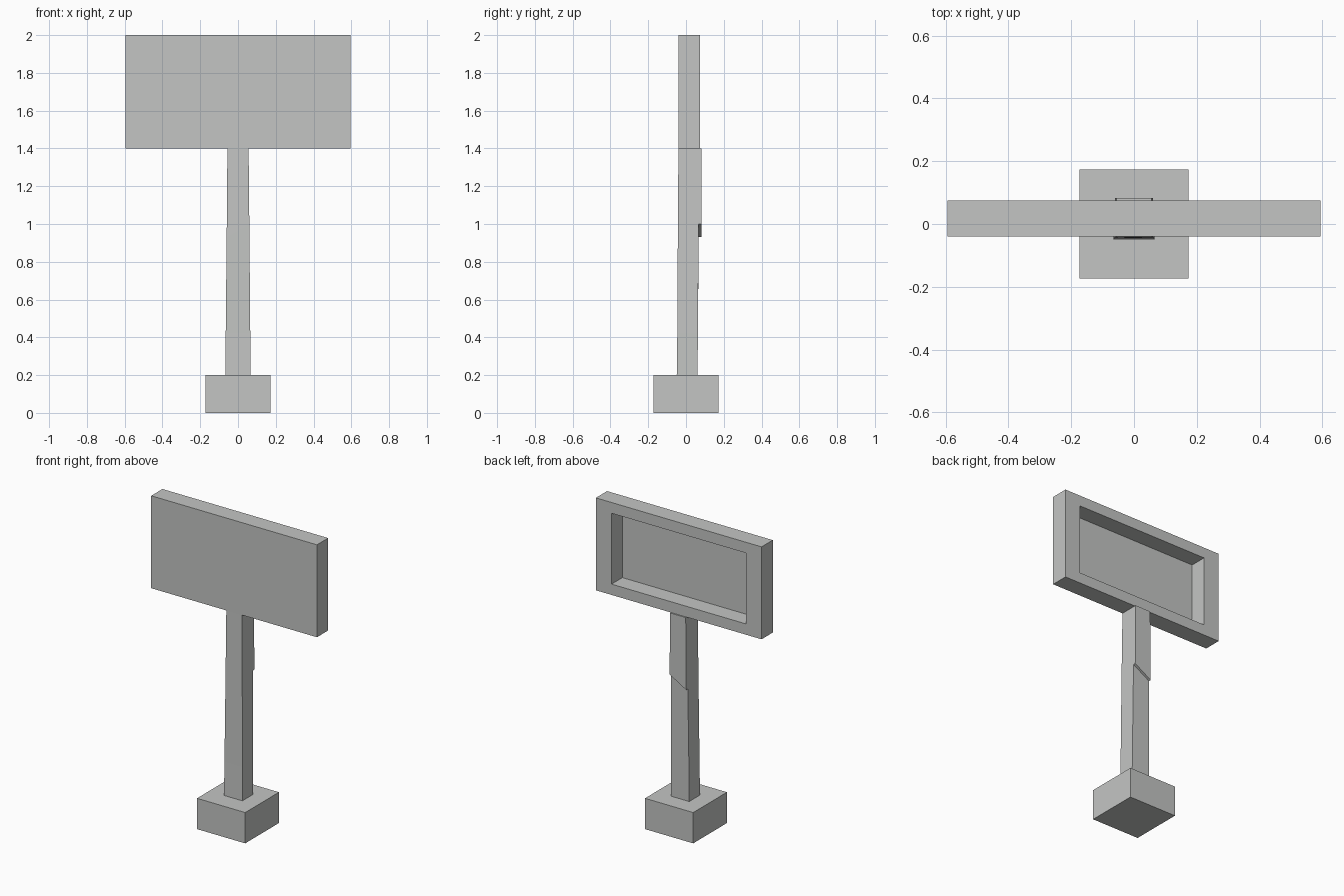
import bpy, bmesh
from mathutils import Vector

if "Cube" in bpy.data.objects:
    bpy.data.objects.remove(bpy.data.objects["Cube"])

grey = bpy.data.materials.new("plain_grey")
grey.diffuse_color = (0.55, 0.56, 0.55, 1)
grey.use_nodes = True
grey.node_tree.nodes["Principled BSDF"].inputs["Base Color"].default_value = grey.diffuse_color


def finish(bm, name):
    bmesh.ops.recalc_face_normals(bm, faces=bm.faces)
    me = bpy.data.meshes.new(name)
    bm.to_mesh(me)
    bm.free()
    me.materials.append(grey)
    ob = bpy.data.objects.new(name, me)
    bpy.context.collection.objects.link(ob)
    return ob


def box(bm, lo, hi):
    lo, hi = Vector(lo), Vector(hi)
    verts = bmesh.ops.create_cube(bm, size=1)["verts"]
    for v in verts:
        v.co = (lo + hi) / 2 + v.co * (hi - lo)
    return verts


def loft(name, rings):
    bm = bmesh.new()
    loops = [[bm.verts.new(p) for p in ring] for ring in rings]
    for a, b in zip(loops, loops[1:]):
        for i in range(4):
            j = (i + 1) % 4
            bm.faces.new((a[i], a[j], b[j], b[i]))
    bm.faces.new(loops[0])
    bm.faces.new(loops[-1])
    return finish(bm, name)


def ring(half_x, front, back, z, z_left=None):
    zl = z if z_left is None else z_left
    return [(-half_x, front, zl), (half_x, front, z), (half_x, back, z), (-half_x, back, zl)]


# Footing block
bm = bmesh.new()
box(bm, (-0.173, -0.173, 0), (0.173, 0.173, 0.2))
finish(bm, "base_block")

# Tapered post, with a thicker upper sleeve whose lower end is slanted
loft("post", [ring(0.066, -0.049, 0.061, 0.2), ring(0.065, -0.046, 0.063, 0.42),
              ring(0.060, -0.043, 0.067, 1.0, 0.93)])
upper = loft("upper_post", [ring(0.060, -0.043, 0.083, 1.0, 0.93),
                            ring(0.056, -0.040, 0.083, 1.4)])

# Sign box: hollow from the back, thin panel at the front
bm = bmesh.new()
box(bm, (-0.595, -0.04, 1.4), (0.595, 0.075, 2.0))
back = max(bm.faces, key=lambda f: f.calc_center_median().y)
bmesh.ops.inset_individual(bm, faces=[back], thickness=0.1)
for v in back.verts:
    v.co.x = 0.482 if v.co.x > 0 else -0.482
    v.co.z = 1.93 if v.co.z > 1.7 else 1.47
floor = bmesh.ops.extrude_discrete_faces(bm, faces=[back])["faces"][0]
for v in floor.verts:
    v.co.y = -0.036
finish(bm, "sign_box")
